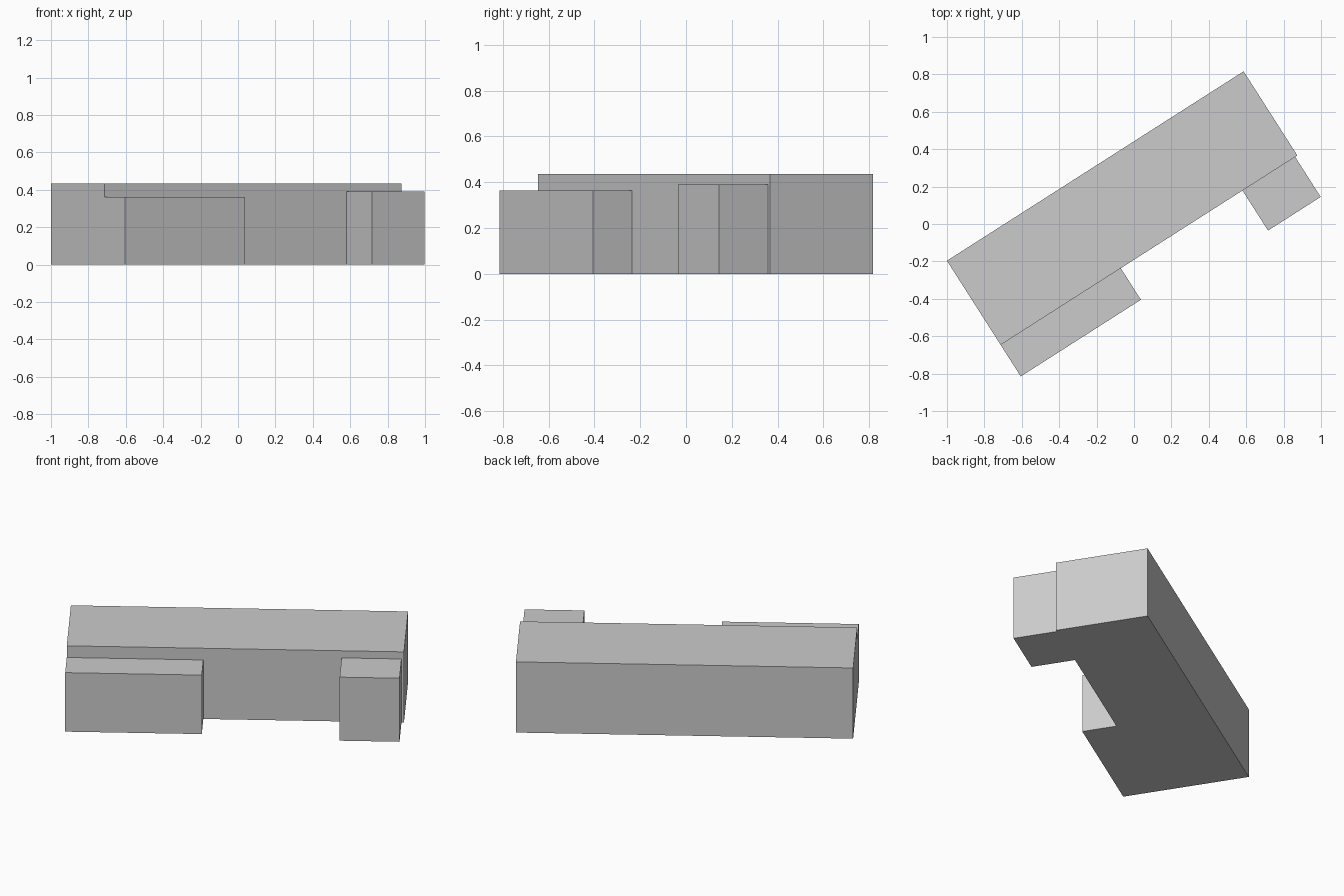
import bpy
import math
from mathutils import Matrix

if "Cube" in bpy.data.objects:
    bpy.data.objects.remove(bpy.data.objects["Cube"])

# Placement of the main hall's footprint on the site
SITE = Matrix.Translation((-0.0635, 0.085, 0)) @ Matrix.Rotation(math.radians(32.55), 4, 'Z')


def block(name, u0, u1, v0, v1, height):
    """Box standing on the ground, given by its extents along the hall's axes."""
    bpy.ops.mesh.primitive_cube_add(size=1)
    ob = bpy.context.object
    ob.name = name
    ob.data.transform(SITE
                      @ Matrix.Translation(((u0 + u1) / 2, (v0 + v1) / 2, height / 2))
                      @ Matrix.Diagonal((u1 - u0, v1 - v0, height, 1)))
    return ob


# Long main hall
hall = block("building", -0.941, 0.941, -0.267, 0.267, 0.435)

# Two lower front wings, set a little into the hall
wings = [
    block("long_wing", -0.941, -0.179, -0.467, -0.2, 0.363),
    block("short_wing", 0.593, 0.927, -0.521, -0.2, 0.391),
]

# Merge into one clean shell
for wing in wings:
    mod = hall.modifiers.new("join_" + wing.name, 'BOOLEAN')
    mod.operation = 'UNION'
    mod.solver = 'EXACT'
    mod.object = wing
    bpy.context.view_layer.objects.active = hall
    bpy.ops.object.modifier_apply(modifier=mod.name)
    bpy.data.objects.remove(wing)
